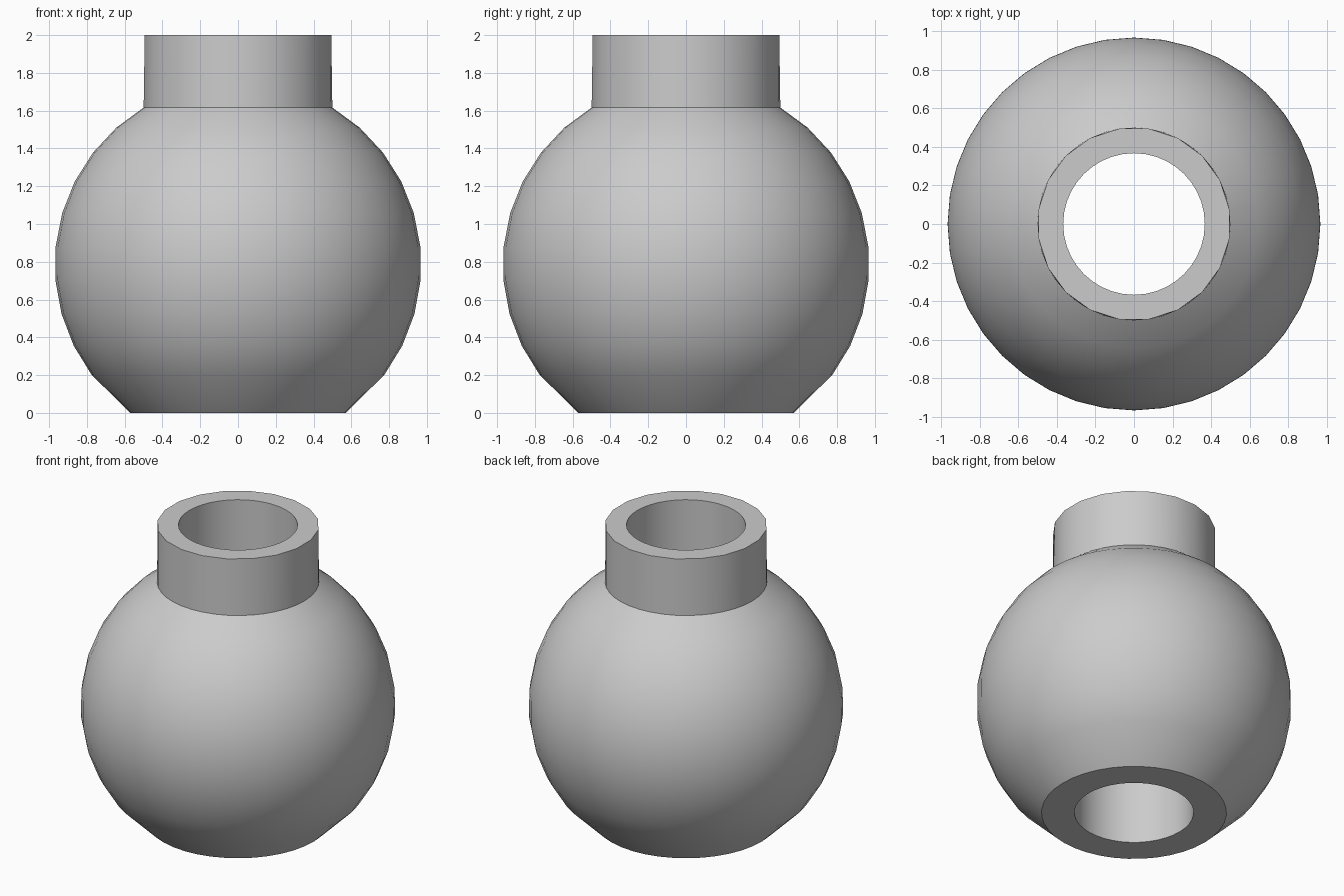
import bpy
import bmesh
from math import cos, sin, pi, radians

cube = bpy.data.objects.get("Cube")
if cube:
    bpy.data.objects.remove(cube, do_unlink=True)

SEGMENTS = 40
BALL_RADIUS, BALL_HEIGHT = 0.97, 0.785
NECK_RADIUS, BORE_RADIUS, TOP = 0.5, 0.367, 2.0

# One plain grey material
grey = bpy.data.materials.new("plain grey")
grey.use_nodes = True
colour = (0.6, 0.6, 0.6, 1)
grey.diffuse_color = colour
grey.node_tree.nodes["Principled BSDF"].inputs["Base Color"].default_value = colour

# Closed profile: bore, flat base, round body, neck
body_arc = []
for i in range(10):
    angle = radians(-37 + i * 96 / 9)
    body_arc.append((BALL_RADIUS * cos(angle), BALL_HEIGHT + BALL_RADIUS * sin(angle)))
profile = [(BORE_RADIUS, TOP), (BORE_RADIUS, 0), (0.57, 0)] + body_arc + [(NECK_RADIUS, TOP)]

# Revolve the profile; the neck rim has half as many sides as the body
bm = bmesh.new()
rings = []
for index, (radius, z) in enumerate(profile):
    ring = []
    for s in range(SEGMENTS):
        a = 2 * pi * s / SEGMENTS
        on_flat = index == len(profile) - 1 and s % 2 == 0
        r = radius * cos(2 * pi / SEGMENTS) if on_flat else radius
        ring.append(bm.verts.new((r * cos(a), r * sin(a), z)))
    rings.append(ring)
for lower, upper in zip(rings, rings[1:] + rings[:1]):
    for s in range(SEGMENTS):
        n = (s + 1) % SEGMENTS
        bm.faces.new((lower[s], lower[n], upper[n], upper[s]))
bmesh.ops.recalc_face_normals(bm, faces=bm.faces)

mesh = bpy.data.meshes.new("round_body_with_neck")
bm.to_mesh(mesh)
bm.free()
mesh.materials.append(grey)
body = bpy.data.objects.new("round_body_with_neck", mesh)
bpy.context.collection.objects.link(body)

# Smooth shading with sharp rims
bpy.ops.object.select_all(action="DESELECT")
body.select_set(True)
bpy.context.view_layer.objects.active = body
bpy.ops.object.shade_smooth_by_angle(angle=radians(30))
